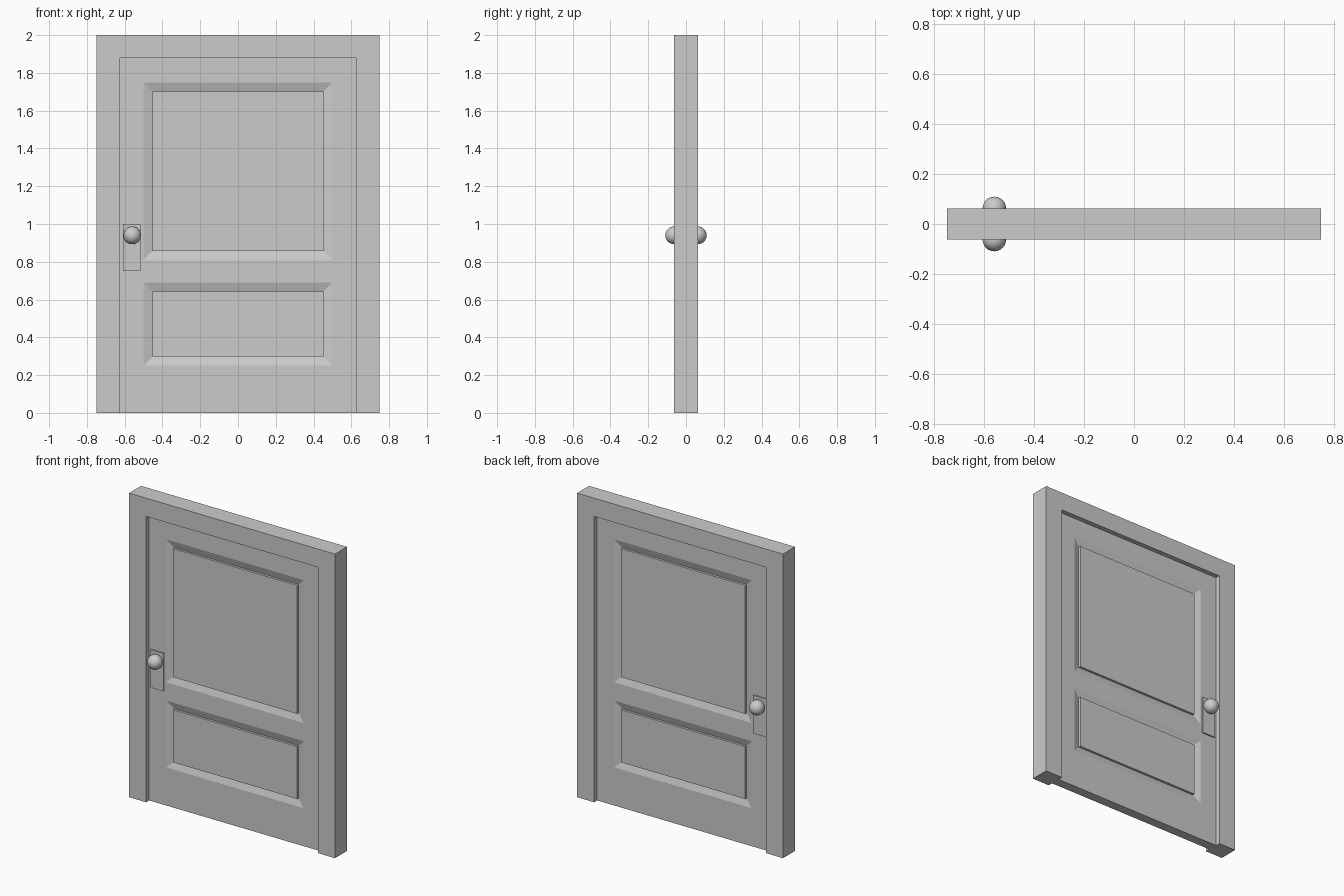
import bpy, bmesh
from mathutils import Vector

if "Cube" in bpy.data.objects:
    bpy.data.objects.remove(bpy.data.objects["Cube"])

grey = bpy.data.materials.new("plain grey")
grey.diffuse_color = (0.6, 0.6, 0.6, 1)
grey.use_nodes = True
grey.node_tree.nodes["Principled BSDF"].inputs["Base Color"].default_value = grey.diffuse_color


def finish(bm, name, mirror=False):
    bmesh.ops.recalc_face_normals(bm, faces=bm.faces)
    mesh = bpy.data.meshes.new(name)
    bm.to_mesh(mesh)
    bm.free()
    mesh.materials.append(grey)
    obj = bpy.data.objects.new(name, mesh)
    bpy.context.collection.objects.link(obj)
    if mirror:  # repeat the front side on the back
        mod = obj.modifiers.new("front_to_back", 'MIRROR')
        mod.use_axis = (False, True, False)
    return obj


# Door frame: arch-shaped outline pushed through the wall depth
bm = bmesh.new()
outline = [(-.75, 0), (-.75, 2), (.75, 2), (.75, 0),
           (.625, 0), (.625, 1.88), (-.625, 1.88), (-.625, 0)]
face = bm.faces.new([bm.verts.new((x, -.0625, z)) for x, z in outline])
ext = bmesh.ops.extrude_face_region(bm, geom=[face])
bmesh.ops.translate(bm, vec=(0, .125, 0),
                    verts=[v for v in ext["geom"] if isinstance(v, bmesh.types.BMVert)])
finish(bm, "door_frame")

# Door leaf: front grid with two panels, mirrored to the back
LEAF_Y = -.0312
DEPTH = .0156
xs = [-.625, -.5, .5, .625]
zs = [0, .25, .69, .81, 1.75, 1.88]
bm = bmesh.new()
grid = [[bm.verts.new((x, LEAF_Y, z)) for x in xs] for z in zs]
panels = []
for j in range(len(zs) - 1):
    for i in range(len(xs) - 1):
        f = bm.faces.new((grid[j][i], grid[j][i + 1], grid[j + 1][i + 1], grid[j + 1][i]))
        if i == 1 and j in (1, 3):
            panels.append(f)
bm.normal_update()
border = [e for e in bm.edges if e.is_boundary]

# Sloped moulding, then a raised flat field with square sides
bmesh.ops.inset_individual(bm, faces=panels, thickness=.0475, use_even_offset=True)
for f in panels:
    for v in f.verts:
        v.co.y = LEAF_Y + DEPTH
raised = bmesh.ops.extrude_discrete_faces(bm, faces=panels)["faces"]
for f in raised:
    for v in f.verts:
        v.co.y = LEAF_Y

# Leaf edges back to the middle plane
ext = bmesh.ops.extrude_edge_only(bm, edges=border)
for v in ext["geom"]:
    if isinstance(v, bmesh.types.BMVert):
        v.co.y = 0
finish(bm, "door_leaf", mirror=True)

# Lock plates
bm = bmesh.new()
bmesh.ops.create_cube(bm, size=1)
for v in bm.verts:
    v.co = Vector((-.5625 + v.co.x * .094, -.034 + v.co.y * .012, .875 + v.co.z * .25))
finish(bm, "lock_plate", mirror=True)

# Round knobs
bm = bmesh.new()
bmesh.ops.create_uvsphere(bm, u_segments=32, v_segments=16, radius=.047)
bmesh.ops.translate(bm, vec=(-.56, -.0625, .94), verts=bm.verts)
for f in bm.faces:
    f.smooth = True
finish(bm, "door_knob", mirror=True)
